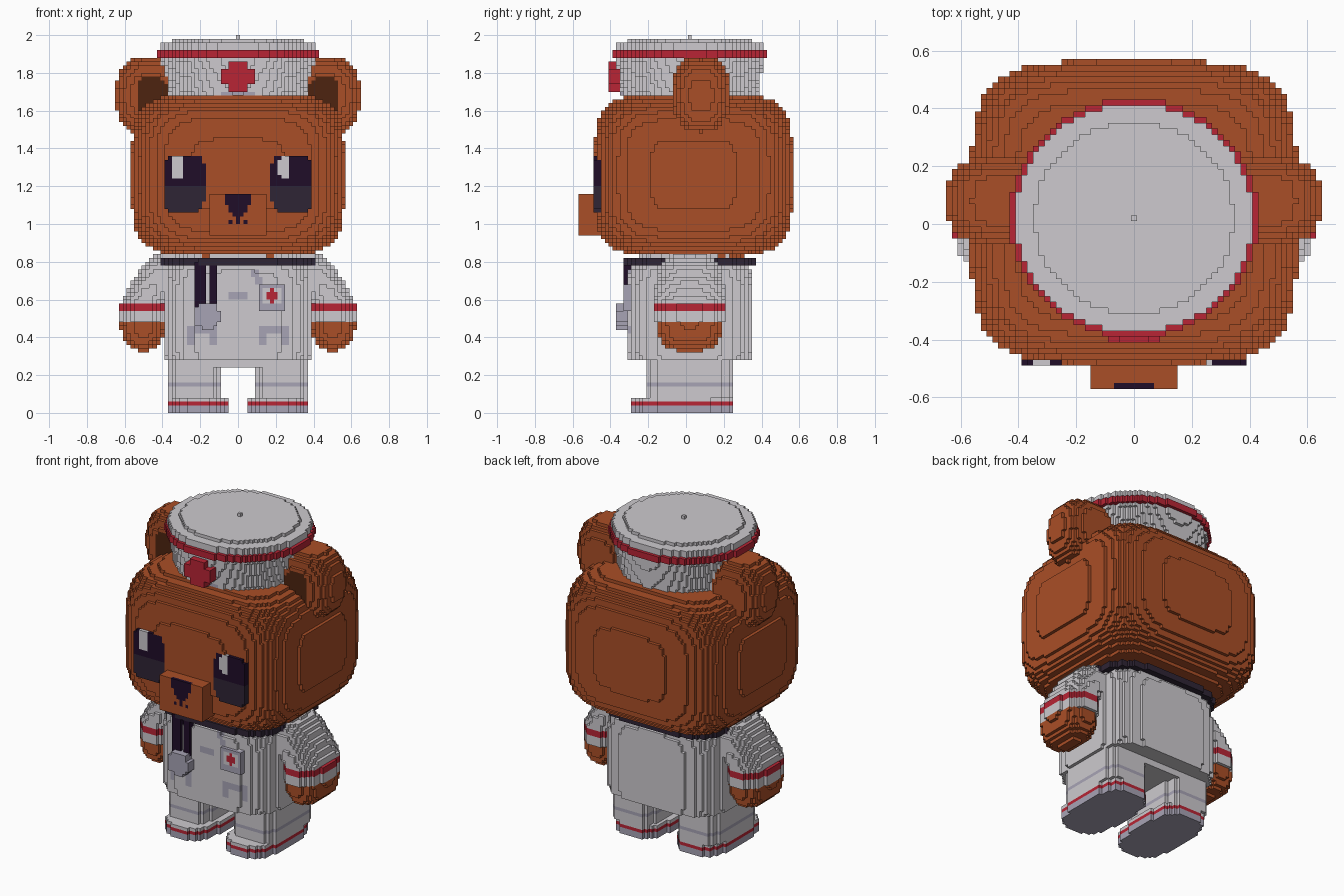
import bpy
import bmesh

V = 0.02  # edge of one building block

cube = bpy.data.objects.get("Cube")
if cube:
    bpy.data.objects.remove(cube, do_unlink=True)

COLOURS = {
    "white cloth": (0.61, 0.59, 0.62),
    "brown fur": (0.40, 0.077, 0.02),
    "dark brown": (0.075, 0.017, 0.005),
    "red trim": (0.48, 0.018, 0.035),
    "eye black": (0.014, 0.004, 0.022),
    "dark navy": (0.028, 0.018, 0.035),
    "lilac grey": (0.39, 0.37, 0.46),
}
MATERIALS = {}
for label, rgb in COLOURS.items():
    mat = bpy.data.materials.new(label)
    mat.use_nodes = True
    mat.diffuse_color = (*rgb, 1)
    mat.node_tree.nodes["Principled BSDF"].inputs["Base Color"].default_value = (*rgb, 1)
    MATERIALS[label] = mat
WHITE, FUR, DARK_FUR, RED, BLACK, NAVY, LILAC = COLOURS


def build(name, lo, hi, inside, paint):
    """Fill a region with blocks where inside() holds; keep only the outer faces."""
    ranges = [range(round(a / V) - 1, round(b / V) + 2) for a, b in zip(lo, hi)]
    cells = {}
    for i in ranges[0]:
        for j in ranges[1]:
            for k in ranges[2]:
                p = (i * V, j * V, (k + 0.5) * V)
                if all(a <= c <= b for a, c, b in zip(lo, p, hi)) and inside(*p):
                    cells[i, j, k] = paint(*p) if callable(paint) else paint
    used = sorted(set(cells.values()))
    bm = bmesh.new()
    verts = {}

    def corner(key):
        if key not in verts:
            x, y, z = key
            verts[key] = bm.verts.new((x * V / 2, y * V / 2, (z + 1) * V / 2))
        return verts[key]

    for cell, colour in cells.items():
        for axis in range(3):
            u, v = (axis + 1) % 3, (axis + 2) % 3
            for side in (-1, 1):
                near = list(cell)
                near[axis] += side
                if tuple(near) in cells:
                    continue
                loop = []
                for du, dv in ((-1, -1), (1, -1), (1, 1), (-1, 1)):
                    key = [2 * c for c in cell]
                    key[axis] += side
                    key[u] += du
                    key[v] += dv
                    loop.append(corner(tuple(key)))
                face = bm.faces.new(loop if side > 0 else loop[::-1])
                face.material_index = used.index(colour)
    mesh = bpy.data.meshes.new(name)
    bm.to_mesh(mesh)
    bm.free()
    for label in used:
        mesh.materials.append(MATERIALS[label])
    obj = bpy.data.objects.new(name, mesh)
    bpy.context.collection.objects.link(obj)


def rounded(power, *terms):
    """Superellipse test over (offset, half size) pairs."""
    return sum(abs(d / h) ** power for d, h in terms) <= 1


def solid(x, y, z):
    return True


# Head with eyes
def eye_area(x, z):
    return rounded(5, (abs(x) - 0.285, 0.108), (z - 1.215, 0.152))


def head_shape(x, y, z):
    skull = rounded(4.5, (x, 0.563), (y - 0.04, 0.523), (z - 1.26, 0.435))
    return skull or (-0.49 < y < -0.3 and eye_area(x, z))


def head_paint(x, y, z):
    if y > -0.3 or not eye_area(x, z):
        return FUR
    glint = x + 0.32 if x < 0 else x - 0.245
    if rounded(4, (glint, 0.03), (z - 1.3, 0.053)):
        return WHITE
    return BLACK if z > 1.2 else NAVY


build("head", (-0.6, -0.52, 0.8), (0.6, 0.6, 1.72), head_shape, head_paint)


# Muzzle with nose and mouth
def muzzle_paint(x, y, z):
    ax = abs(x)
    nose = (z > 1.09 and ax < 0.065) or (1.06 < z and ax < 0.05) or (1.04 < z and ax < 0.03)
    mouth = (1.0 < z and ax < 0.01) or (1.0 < z < 1.02 and 0.03 < ax < 0.05)
    return BLACK if y < -0.54 and (nose or mouth) else FUR


build("muzzle", (-0.15, -0.57, 0.94), (0.15, -0.42, 1.16),
      lambda x, y, z: rounded(8, (x, 0.155), (z - 1.05, 0.115)), muzzle_paint)


# Nurse cap: flared drum, red rim, stepped crown
def cap_shape(x, y, z):
    if z < 1.88:
        r = 0.372 + 0.18 * (z - 1.68)
    elif z < 1.93:
        r = 0.43
    else:
        r = 0.41 if z < 1.96 else 0.345
    return rounded(2, (x, r), (y - 0.02, r * 0.965))


def cap_paint(x, y, z):
    if 1.88 < z < 1.92:
        return RED
    return LILAC if z < 1.7 and y < 0 and abs(x) < 0.09 else WHITE


def cross_shape(x, y, z):
    upright = abs(x) < 0.045 and abs(z - 1.78) < 0.08
    return upright or (abs(x) < 0.085 and abs(z - 1.78) < 0.04)


build("cap", (-0.46, -0.44, 1.66), (0.46, 0.48, 1.98), cap_shape, cap_paint)
build("cap_cross", (-0.1, -0.4, 1.68), (0.1, -0.35, 1.88), cross_shape, RED)
build("cap_button", (-0.005, 0.015, 1.98), (0.005, 0.025, 2.0), solid, WHITE)


# Torso with painted pockets
def torso_shape(x, y, z):
    fade = 1 - (abs(z - 0.5) / 0.36) ** 6
    return fade > 0 and (x / 0.388) ** 4 + ((y - 0.02) / 0.33) ** 4 <= fade


def torso_paint(x, y, z):
    ax = abs(x)
    if y > -0.2:
        return WHITE
    pocket = 0.11 < ax < 0.27 and 0.36 < z < 0.46
    opening = 0.15 < ax < 0.23 and z < 0.42
    button = rounded(2, (x, 0.045), (z - 0.62, 0.03))
    lapel = 0.66 < z < 0.76 and abs(x - 0.09 - (0.74 - z) * 0.5) < 0.02
    return LILAC if (pocket and not opening) or button or lapel else WHITE


build("torso", (-0.42, -0.34, 0.28), (0.42, 0.38, 0.84), torso_shape, torso_paint)
build("crotch", (-0.13, -0.2, 0.24), (0.13, 0.24, 0.3), solid, WHITE)
build("collar", (-0.43, -0.36, 0.78), (0.43, 0.4, 0.82),
      lambda x, y, z: rounded(3.5, (x, 0.405), (y - 0.02, 0.352)), NAVY)

# Stethoscope and chest badge
for name, x0, x1 in (("left_tube", -0.15, -0.11), ("right_tube", -0.225, -0.17)):
    build(name, (x0, -0.33, 0.56), (x1, -0.24, 0.79), solid, BLACK)
build("chest_piece", (-0.24, -0.36, 0.44), (-0.09, -0.29, 0.59),
      lambda x, y, z: rounded(2.5, (x + 0.165, 0.07), (z - 0.515, 0.068)), LILAC)


def badge_paint(x, y, z):
    dx, dz = abs(x - 0.18), abs(z - 0.62)
    if min(dx, dz) < 0.015 and max(dx, dz) < 0.032:
        return RED
    return WHITE if max(dx, dz) < 0.045 else LILAC


build("badge", (0.11, -0.33, 0.54), (0.25, -0.29, 0.68), solid, badge_paint)


# Ears, arms and legs on both sides
def ear_shape(x, y, z):
    return rounded(2.6, (abs(x) - 0.46, 0.187), (y - 0.08, 0.155), (z - 1.68, 0.207))


def ear_paint(x, y, z):
    bowl = rounded(4, (abs(x) - 0.455, 0.08), (z - 1.68, 0.095))
    return DARK_FUR if y < 0 and bowl else FUR


def ear_inner(x, y, z):
    return rounded(4, (abs(x) - 0.455, 0.08), (z - 1.68, 0.095))


def arm_shape(x, y, z):
    outer = 0.622 - max(0, z - 0.58) * 0.55
    depth = 0.19 if z > 0.475 else 0.175
    depth -= max(0, z - 0.62) * 0.15
    fade = 1 - (abs(z - 0.59) / 0.265) ** 5
    return fade > 0 and ((abs(x) - outer + 0.118) / 0.118) ** 2 * 0.98 + abs((y - 0.02) / depth) ** 3 <= fade


def arm_paint(x, y, z):
    if z < 0.475:
        return FUR
    return RED if 0.54 < z < 0.58 else WHITE


def leg_shape(x, y, z):
    if z < 0.09:
        return rounded(3, (abs(x) - 0.212, 0.155), (y + 0.015, 0.272))
    return rounded(4, (abs(x) - 0.232, 0.137), (y - 0.02, 0.237))


def leg_paint(x, y, z):
    if z < 0.04 or 0.14 < z < 0.16:
        return LILAC
    return RED if 0.04 < z < 0.06 else WHITE


for side, s in (("left", 1), ("right", -1)):
    def region(x0, x1):
        return (x0, x1) if s > 0 else (-x1, -x0)

    for part, (x0, x1), y0, y1, z0, z1, shape, paint in (
        ("ear", region(0.25, 0.66), -0.1, 0.26, 1.44, 1.9, ear_shape, ear_paint),
        ("inner_ear", region(0.36, 0.55), -0.07, -0.01, 1.56, 1.78, ear_inner, DARK_FUR),
        ("arm", region(0.3, 0.64), -0.2, 0.24, 0.32, 0.86, arm_shape, arm_paint),
        ("leg", region(0.04, 0.38), -0.3, 0.28, 0, 0.3, leg_shape, leg_paint),
    ):
        build(f"{side}_{part}", (x0, y0, z0), (x1, y1, z1), shape, paint)
